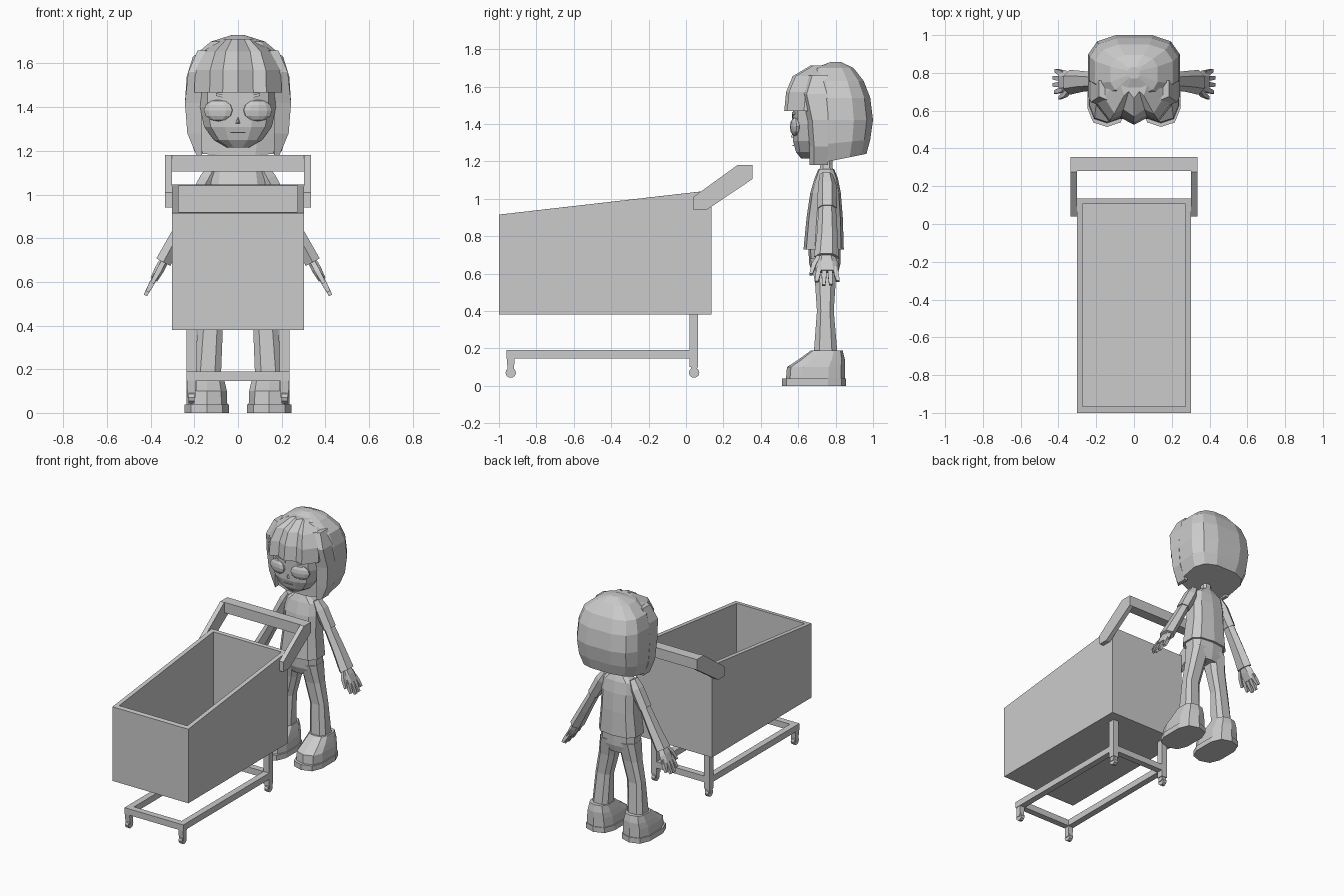
import bpy, bmesh, math
from mathutils import Vector, Matrix

grey = bpy.data.materials.new("light_grey")
grey.diffuse_color = (0.6, 0.6, 0.6, 1)


def finish(name, bm):
    bmesh.ops.recalc_face_normals(bm, faces=bm.faces)
    me = bpy.data.meshes.new(name)
    bm.to_mesh(me)
    bm.free()
    me.materials.append(grey)
    ob = bpy.data.objects.new(name, me)
    bpy.context.collection.objects.link(ob)
    return ob


def loft(name, rings):
    """Skin a list of equal-length point loops and cap both ends."""
    bm = bmesh.new()
    vs = [[bm.verts.new(p) for p in r] for r in rings]
    n = len(vs[0])
    for a, b in zip(vs, vs[1:]):
        for i in range(n):
            j = (i + 1) % n
            bm.faces.new((a[i], a[j], b[j], b[i]))
    bm.faces.new(vs[0])
    bm.faces.new(vs[-1])
    return finish(name, bm)


def box(name, x0, x1, y0, y1, z0, z1):
    return loft(name, [[(x0, y0, z), (x1, y0, z), (x1, y1, z), (x0, y1, z)] for z in (z0, z1)])


def ring(z, cx, rx, y0, y1, n=12, tilt=0.0, p=0.7):
    """Horizontal rounded loop with flat front, back and sides."""
    cy, ry = (y0 + y1) / 2, (y1 - y0) / 2
    k = math.cos(math.pi / n) ** p
    pts = []
    for i in range(n):
        t = (i + 0.5) * 2 * math.pi / n
        c, s = math.cos(t), math.sin(t)
        x = math.copysign(abs(c) ** p, c) / k
        y = math.copysign(abs(s) ** p, s) / k
        pts.append((cx + rx * x, cy + ry * y, z + tilt * ry * y))
    return pts


def side_name(s):
    return "left" if s > 0 else "right"


def side_prism(name, profile, x0, x1):
    return loft(name, [[(x, y, z) for y, z in profile] for x in (x0, x1)])


# ---------- cart ----------
def rect(hx, y0, y1, zf, zb):
    return [(-hx, y0, zf), (hx, y0, zf), (hx, y1, zb), (-hx, y1, zb)]


loft("basket", [rect(0.303, -1, 0.135, 0.38, 0.38), rect(0.303, -1, 0.135, 0.915, 1.045),
                rect(0.272, -0.967, 0.107, 0.919, 1.042), rect(0.272, -0.967, 0.107, 0.41, 0.41)])

box("push_bar", -0.303, 0.303, 0.28, 0.355, 1.105, 1.18)
arm_profile = [(0.04, 0.94), (0.04, 1.01), (0.275, 1.18), (0.355, 1.18), (0.355, 1.105), (0.11, 0.94)]
for s in (1, -1):
    n = side_name(s)
    side_prism("push_arm_" + n, arm_profile, s * 0.303, s * 0.335)
    box("back_post_" + n, s * 0.19, s * 0.235, 0.02, 0.065, 0.1, 0.38)
    box("base_rail_" + n, s * 0.19, s * 0.235, -0.96, 0.02, 0.145, 0.19)
    # casters: tapered fork and wheel
    for label, y in (("back", 0.043), ("front", -0.937)):
        side_prism(label + "_fork_" + n,
                   [(y - 0.022, 0.15), (y + 0.022, 0.15), (y + 0.015, 0.07), (y - 0.015, 0.07)],
                   s * 0.195, s * 0.232)
        side_prism(label + "_wheel_" + n,
                   [(y + 0.028 * math.cos(a * math.pi / 5), 0.07 + 0.028 * math.sin(a * math.pi / 5))
                    for a in range(10)], s * 0.2, s * 0.227)
box("front_cross_rail", -0.19, 0.19, -0.96, -0.915, 0.145, 0.19)
box("back_cross_rail", -0.19, 0.19, 0.02, 0.065, 0.145, 0.19)

# ---------- body ----------
loft("shirt", [ring(z, 0, rx, a, b, 10) for z, rx, a, b in (
    (0.73, 0.148, 0.632, 0.84), (0.9, 0.13, 0.648, 0.835), (1.03, 0.127, 0.667, 0.825),
    (1.11, 0.115, 0.69, 0.81), (1.16, 0.05, 0.71, 0.79))])
loft("hips", [ring(z, 0, rx, a, b, 10) for z, rx, a, b in (
    (0.6, 0.09, 0.68, 0.81), (0.65, 0.135, 0.662, 0.822), (0.76, 0.135, 0.655, 0.825))])
loft("neck", [ring(z, 0, r, 0.75 - r, 0.75 + r, 8) for z, r in ((1.13, 0.04), (1.18, 0.032), (1.27, 0.032))])

for s in (1, -1):
    n = side_name(s)
    loft("leg_" + n, [ring(z, s * cx, rx, a, b, 8) for z, cx, rx, a, b in (
        (0.17, 0.14, 0.062, 0.683, 0.81), (0.4, 0.126, 0.057, 0.7, 0.79),
        (0.55, 0.092, 0.062, 0.69, 0.8), (0.68, 0.07, 0.066, 0.665, 0.82))])
    loft("sole_" + n, [ring(z, s * 0.143, 0.102, 0.52, 0.85, 10) for z in (0, 0.038)])
    loft("shoe_" + n, [ring(z, s * 0.143, rx, a, b, 10) for z, rx, a, b in (
        (0.038, 0.094, 0.54, 0.845), (0.1, 0.092, 0.545, 0.845),
        (0.14, 0.083, 0.605, 0.845), (0.188, 0.07, 0.67, 0.835))])

    # arm: sections across a slanted line going down and outwards
    def limb(name, stations, sides=6):
        d = Vector((0.54 * s, 0, -1)).normalized()
        u = Vector((d.z, 0, -d.x))
        rings = []
        for z, w, h, yc in stations:
            c = Vector((s * (0.11 + 0.54 * (1.12 - z)), yc, z))
            rings.append([c + u * w * math.cos(t) + Vector((0, h * math.sin(t), 0))
                          for t in (2 * math.pi * (i + 0.5) / sides for i in range(sides))])
        return loft(name, rings)

    limb("sleeve_" + n, [(1.13, 0.03, 0.035, 0.75), (1.07, 0.045, 0.05, 0.755),
                         (0.95, 0.042, 0.052, 0.755)])
    limb("forearm_" + n, [(0.97, 0.033, 0.045, 0.755), (0.82, 0.038, 0.055, 0.755),
                          (0.69, 0.042, 0.066, 0.75)])
    limb("palm_" + n, [(0.71, 0.022, 0.04, 0.75), (0.66, 0.026, 0.06, 0.752),
                       (0.61, 0.02, 0.062, 0.755)])
    for i, (dy, tip) in enumerate(((-0.042, 0.555), (-0.014, 0.538), (0.014, 0.54), (0.042, 0.56))):
        limb(f"finger_{i + 1}_{n}", [(0.635, 0.017, 0.017, 0.755 + dy), (0.59, 0.017, 0.018, 0.755 + dy * 1.2),
                                    (tip, 0.012, 0.013, 0.755 + dy * 1.35)], 4)
    limb("thumb_" + n, [(0.69, 0.016, 0.018, 0.71), (0.65, 0.017, 0.018, 0.685),
                        (0.595, 0.012, 0.012, 0.668)], 4)

# ---------- head ----------
loft("head", [ring(z, 0, rx, a, b) for z, rx, a, b in (
    (1.215, 0.05, 0.615, 0.77), (1.25, 0.11, 0.588, 0.8), (1.31, 0.155, 0.572, 0.85),
    (1.4, 0.175, 0.572, 0.85), (1.5, 0.175, 0.572, 0.85), (1.6, 0.15, 0.6, 0.85))])
loft("nose", [[(-0.012, 0.574, 1.325), (0.012, 0.574, 1.325), (0, 0.574, 1.36)],
              [(-0.003, 0.56, 1.329), (0.003, 0.56, 1.329), (0, 0.563, 1.335)]])
box("mouth", -0.035, 0.035, 0.57, 0.577, 1.282, 1.287)
for s in (1, -1):
    n = side_name(s)
    bm = bmesh.new()
    bmesh.ops.create_uvsphere(bm, u_segments=10, v_segments=6, radius=1)
    m = (Matrix.Translation((s * 0.09, 0.583, 1.385)) @ Matrix.Rotation(s * 0.22, 4, 'Z')
         @ Matrix.Diagonal((0.07, 0.024, 0.05, 1)))
    bmesh.ops.transform(bm, matrix=m, verts=bm.verts)
    finish("eye_" + n, bm)
    loft("eyebrow_" + n, [[(s * x, y, z + o) for x, z, o in (
        (0.02, 1.43, 0), (0.1, 1.452, 0), (0.1, 1.452, 0.012), (0.02, 1.43, 0.014))]
        for y in (0.566, 0.59)])

# ---------- hair ----------
loft("hair_back", [ring(z, 0, rx, a, b, 12, tilt) for z, rx, a, b, tilt in (
    (1.21, 0.2, 0.665, 0.965, 0.2), (1.3, 0.232, 0.665, 0.985, 0.1), (1.42, 0.243, 0.66, 1.0, 0),
    (1.54, 0.235, 0.66, 0.985, 0), (1.63, 0.207, 0.66, 0.95, 0),
    (1.7, 0.125, 0.69, 0.895, 0), (1.73, 0.03, 0.77, 0.83, 0))])

# fringe with a zigzag front, curving back to the crown
half = [(0.2, 0.63), (0.13, 0.54), (0.07, 0.562)]
front = [(-x, y) for x, y in half] + [(0, 0.525)] + half[::-1]
loft("fringe", [[(x * k, y + dy, z) for x, y in front] + [(0.2 * k, 0.76, z), (-0.2 * k, 0.76, z)]
                for z, k, dy in ((1.468, 1, 0), (1.57, 0.98, 0.01), (1.655, 0.8, 0.045), (1.712, 0.4, 0.14))])

# long strands framing the face
for s in (1, -1):
    loft("side_strand_" + side_name(s),
         [[(s * a, y0, z), (s * b, y0 + 0.025, z), (s * b, 0.76, z), (s * a, 0.76, z)]
          for z, a, b, y0 in ((1.18, 0.165, 0.19, 0.66), (1.28, 0.165, 0.232, 0.66),
                              (1.42, 0.17, 0.243, 0.65), (1.56, 0.16, 0.228, 0.62),
                              (1.66, 0.125, 0.185, 0.65))])
